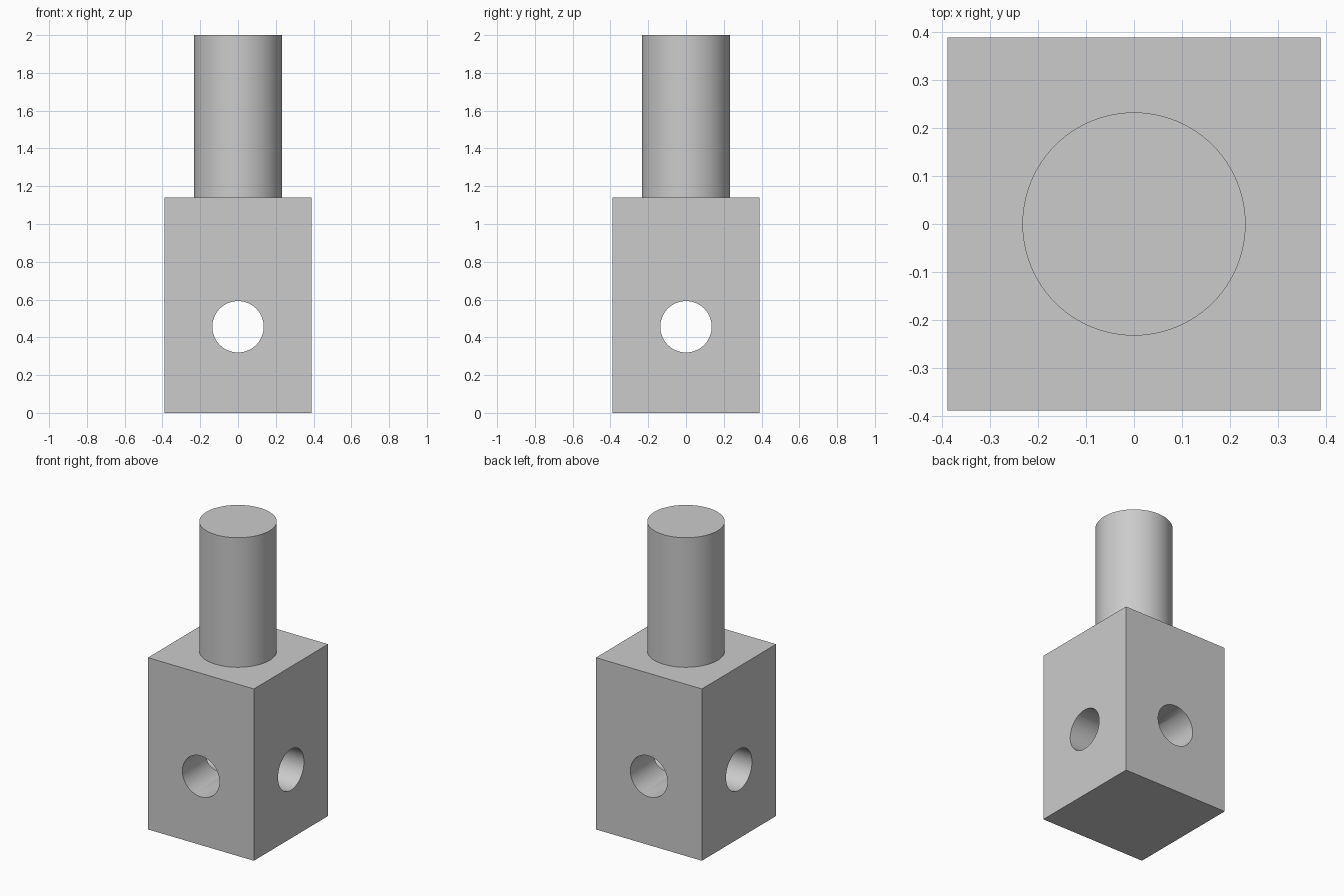
import bpy
import math

if "Cube" in bpy.data.objects:
    bpy.data.objects.remove(bpy.data.objects["Cube"])

BLOCK_W, BLOCK_H = 0.778, 1.14
SHAFT_R, TOTAL_H = 0.233, 2.0
HOLE_R, HOLE_Z = 0.136, 0.456

grey = bpy.data.materials.new("plain_grey")
grey.diffuse_color = (0.6, 0.6, 0.6, 1)
grey.use_nodes = True
grey.node_tree.nodes["Principled BSDF"].inputs["Base Color"].default_value = grey.diffuse_color


def cylinder(name, radius, depth, loc, rot=(0, 0, 0)):
    bpy.ops.mesh.primitive_cylinder_add(vertices=96, radius=radius, depth=depth,
                                        location=loc, rotation=rot)
    obj = bpy.context.object
    obj.name = name
    obj.data.materials.append(grey)
    return obj


def combine(target, tool, operation):
    mod = target.modifiers.new(tool.name, 'BOOLEAN')
    mod.operation, mod.solver, mod.object = operation, 'EXACT', tool
    bpy.context.view_layer.objects.active = target
    bpy.ops.object.modifier_apply(modifier=mod.name)
    bpy.data.objects.remove(tool, do_unlink=True)


# Square block
bpy.ops.mesh.primitive_cube_add(size=1, location=(0, 0, BLOCK_H / 2))
block = bpy.context.object
block.name = "drilled_block_with_shaft"
block.scale = (BLOCK_W, BLOCK_W, BLOCK_H)
bpy.ops.object.transform_apply(location=True, rotation=True, scale=True)
block.data.materials.append(grey)

# Round shaft, sunk into the block and fused with it
sink = 0.1
shaft_len = TOTAL_H - BLOCK_H + sink
combine(block, cylinder("shaft", SHAFT_R, shaft_len, (0, 0, TOTAL_H - shaft_len / 2)), 'UNION')

# Two crossing through holes
for name, rot in (("hole_y", (math.pi / 2, 0, 0)), ("hole_x", (0, math.pi / 2, 0))):
    combine(block, cylinder(name, HOLE_R, 1.2, (0, 0, HOLE_Z), rot), 'DIFFERENCE')

# Smooth round walls with crisp edges
bpy.ops.object.select_all(action='DESELECT')
block.select_set(True)
bpy.context.view_layer.objects.active = block
bpy.ops.object.shade_smooth_by_angle(angle=math.radians(30))
